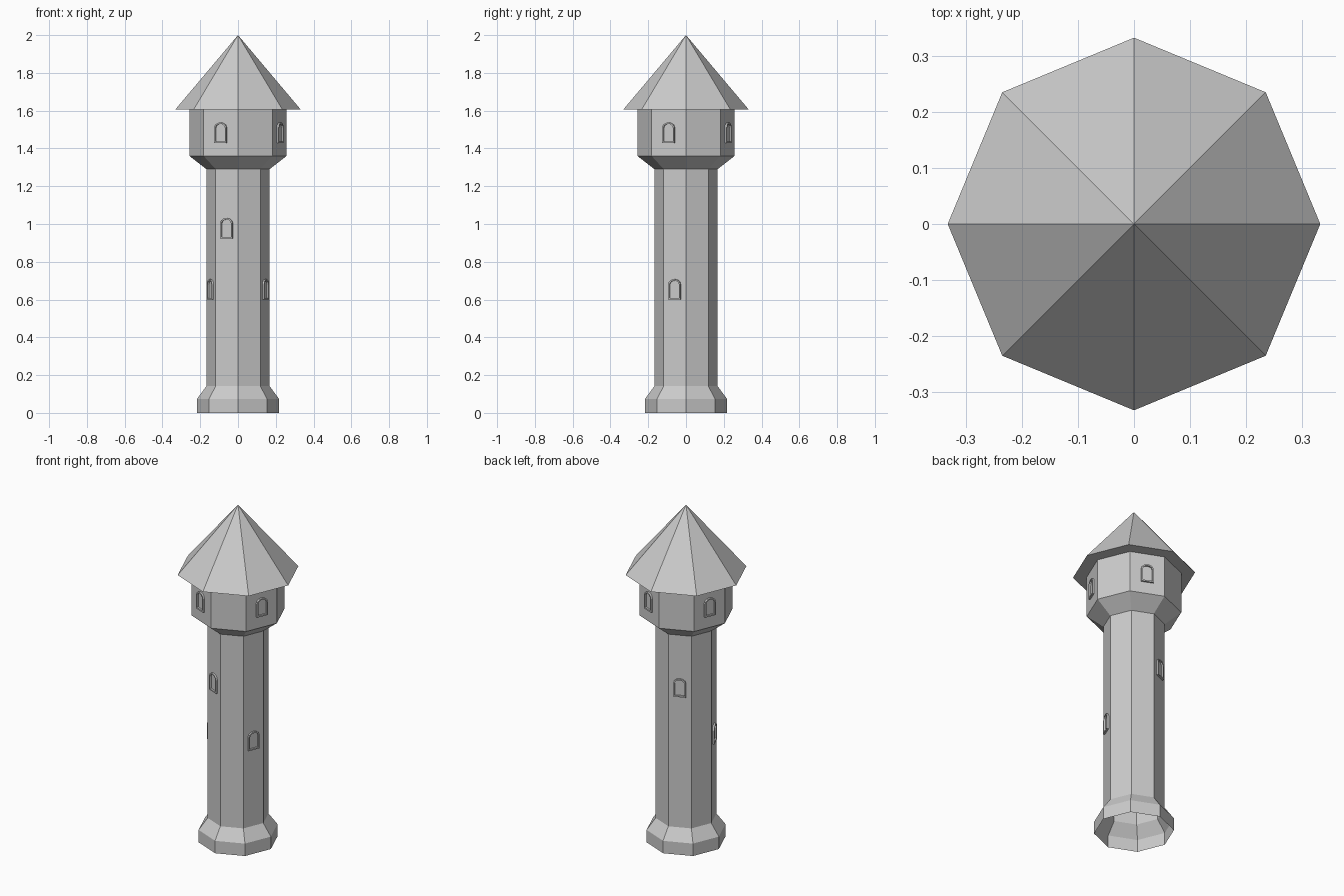
import bpy, bmesh
from math import cos, sin, pi, radians
from mathutils import Matrix

if "Cube" in bpy.data.objects:
    bpy.data.objects.remove(bpy.data.objects["Cube"])

SIDES = 8
SHAFT_R, GALLERY_R = 0.167, 0.257


def add_object(name, bm):
    mesh = bpy.data.meshes.new(name)
    bm.to_mesh(mesh)
    bm.free()
    obj = bpy.data.objects.new(name, mesh)
    bpy.context.collection.objects.link(obj)
    return obj


def lathe(name, profile):
    """Octagonal shell from (radius, height) points, corners on the axes."""
    bm = bmesh.new()
    rings = [[bm.verts.new((r * cos(2 * pi * k / SIDES), r * sin(2 * pi * k / SIDES), z))
              for k in range(SIDES)] if r > 0 else [bm.verts.new((0, 0, z))]
             for r, z in profile]
    for low, high in zip(rings, rings[1:]):
        for k in range(SIDES):
            n = (k + 1) % SIDES
            top = [high[n], high[k]] if len(high) > 1 else [high[0]]
            bm.faces.new([low[k], low[n]] + top)
    return add_object(name, bm)


def arch(width, bottom, spring, rise, y):
    pts = [(-width / 2, y, bottom), (width / 2, y, bottom)]
    pts += [(width / 2 * cos(pi * i / 6), y, spring + rise * sin(pi * i / 6)) for i in range(7)]
    return pts


def window_frame(name, radius, angle, z):
    """Thin raised arched frame on the flat wall facing the given angle."""
    bm = bmesh.new()
    out, lip = -0.010, 0.008
    outer = (0.070, 0.0, 0.080, 0.028)
    inner = (0.070 - 2 * lip, lip, 0.080, 0.028 - lip)
    loops = [[bm.verts.new(p) for p in arch(*shape, y)]
             for shape, y in ((outer, 0), (outer, out), (inner, out), (inner, 0))]
    for a, b in zip(loops, loops[1:]):
        for k in range(len(a)):
            n = (k + 1) % len(a)
            bm.faces.new((a[k], a[n], b[n], b[k]))
    bmesh.ops.recalc_face_normals(bm, faces=bm.faces)
    a = radians(angle)
    apothem = radius * cos(pi / SIDES)
    bm.transform(Matrix.Translation((apothem * cos(a), apothem * sin(a), z))
                 @ Matrix.Rotation(a + pi / 2, 4, 'Z'))
    add_object(name, bm)


# Tower body: flared foot, shaft, corbelled gallery and pointed roof
lathe("foot", [(0.217, 0), (0.217, 0.074), (SHAFT_R, 0.142)])
lathe("shaft", [(SHAFT_R, 0.142), (SHAFT_R, 1.29)])
lathe("gallery", [(SHAFT_R, 1.29), (GALLERY_R, 1.36), (GALLERY_R, 1.606)])
lathe("roof", [(GALLERY_R, 1.606), (0.332, 1.606), (0, 2.0)])

# Gallery windows on every second wall
for angle in (67.5, 157.5, 247.5, 337.5):
    window_frame("gallery_window", GALLERY_R, angle, 1.43)

# Shaft windows at two heights
for angle, z in ((247.5, 0.924), (112.5, 0.924), (337.5, 0.60), (202.5, 0.60)):
    window_frame("shaft_window", SHAFT_R, angle, z)
